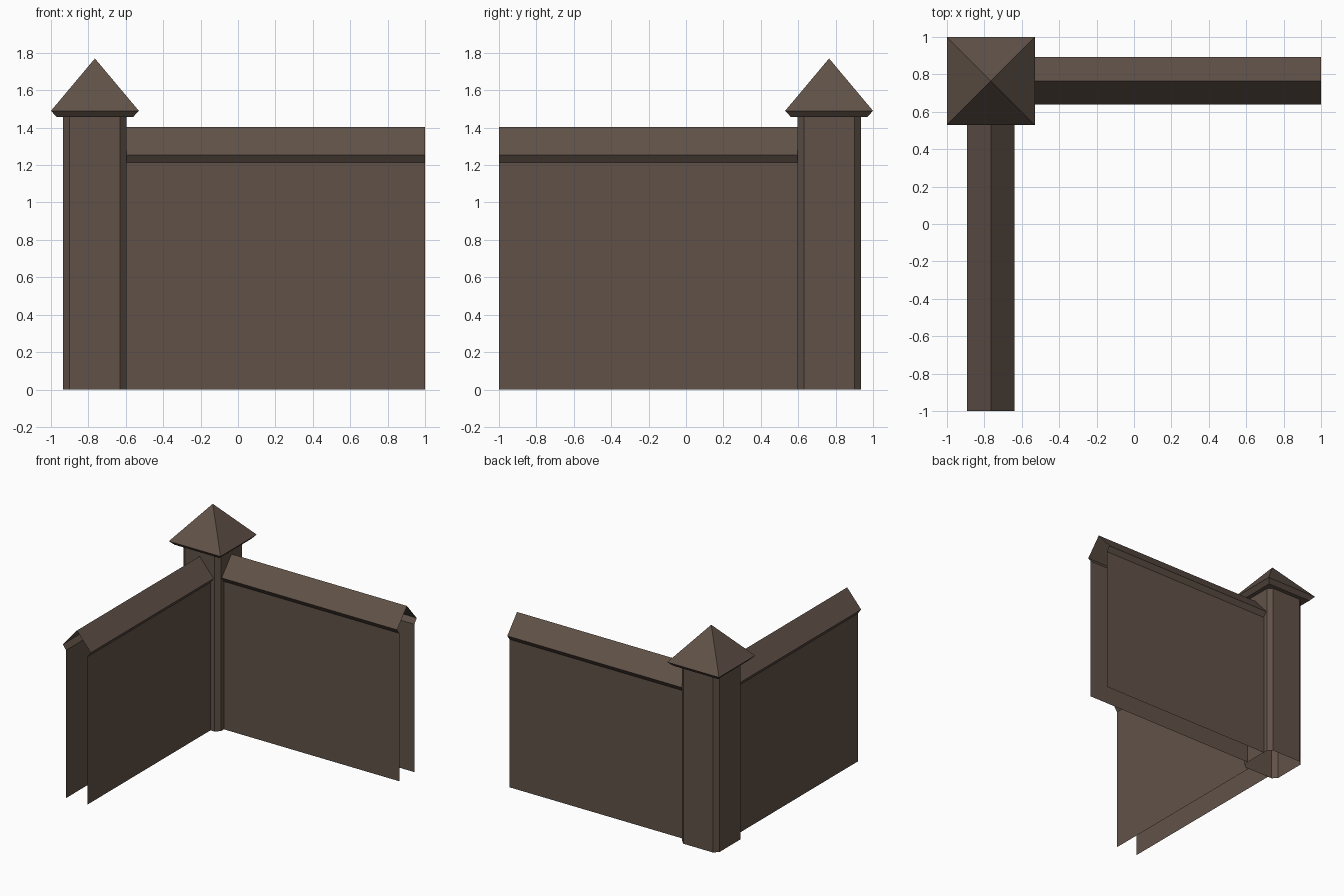
import bpy, math

if "Cube" in bpy.data.objects:
    bpy.data.objects.remove(bpy.data.objects["Cube"])

PX, PY = -0.765, 0.765          # post centre

brown = bpy.data.materials.new("dark_brown")
brown.diffuse_color = (0.118, 0.083, 0.064, 1)
brown.use_nodes = True
brown.node_tree.nodes["Principled BSDF"].inputs["Base Color"].default_value = brown.diffuse_color


def make(name, verts, faces, angle=0.0):
    """Flat-shaded object placed on the post centre, turned about z."""
    me = bpy.data.meshes.new(name)
    me.from_pydata(verts, [], faces)
    me.materials.append(brown)
    ob = bpy.data.objects.new(name, me)
    ob.location = (PX, PY, 0)
    ob.rotation_euler.z = angle
    bpy.context.collection.objects.link(ob)
    return ob


def loft(sections, closed):
    """Skin equal-length point rows with quads."""
    n = len(sections[0])
    verts = [p for s in sections for p in s]
    faces = []
    for r in range(len(sections) - 1):
        for i in range(n if closed else n - 1):
            j = (i + 1) % n
            faces.append((r * n + i, r * n + j, (r + 1) * n + j, (r + 1) * n + i))
    return verts, faces


# chamfered post, open at the bottom
H, C = 0.17, 0.135
outline = [(H, -C), (H, C), (C, H), (-C, H), (-H, C), (-H, -C), (-C, -H), (C, -H)]
make("post", *loft([[(x, y, z) for x, y in outline] for z in (0, 1.457)], True))

# pyramid cap with a bevelled lower edge
def square(h, z):
    return [(h, -h, z), (h, h, z), (-h, h, z), (-h, -h, z)]

verts, faces = loft([square(0.204, 1.457), square(0.235, 1.49)], True)
verts.append((0, 0, 1.77))
faces += [(4 + i, 4 + (i + 1) % 4, 8) for i in range(4)] + [(3, 2, 1, 0)]
make("post_cap", verts, faces)

# two hollow walls with peaked coping, open at the ends and bottom
half = [(0.098, 0), (0.098, 1.215), (0.127, 1.255)]
profile = [(-y, z) for y, z in half] + [(0, 1.403)] + half[::-1]
rows = [[(x, y, z) for y, z in profile] for x in (1.765, H)]
for name, angle in (("back_wall", 0), ("left_wall", -math.pi / 2)):
    make(name, *loft(rows, False), angle)
